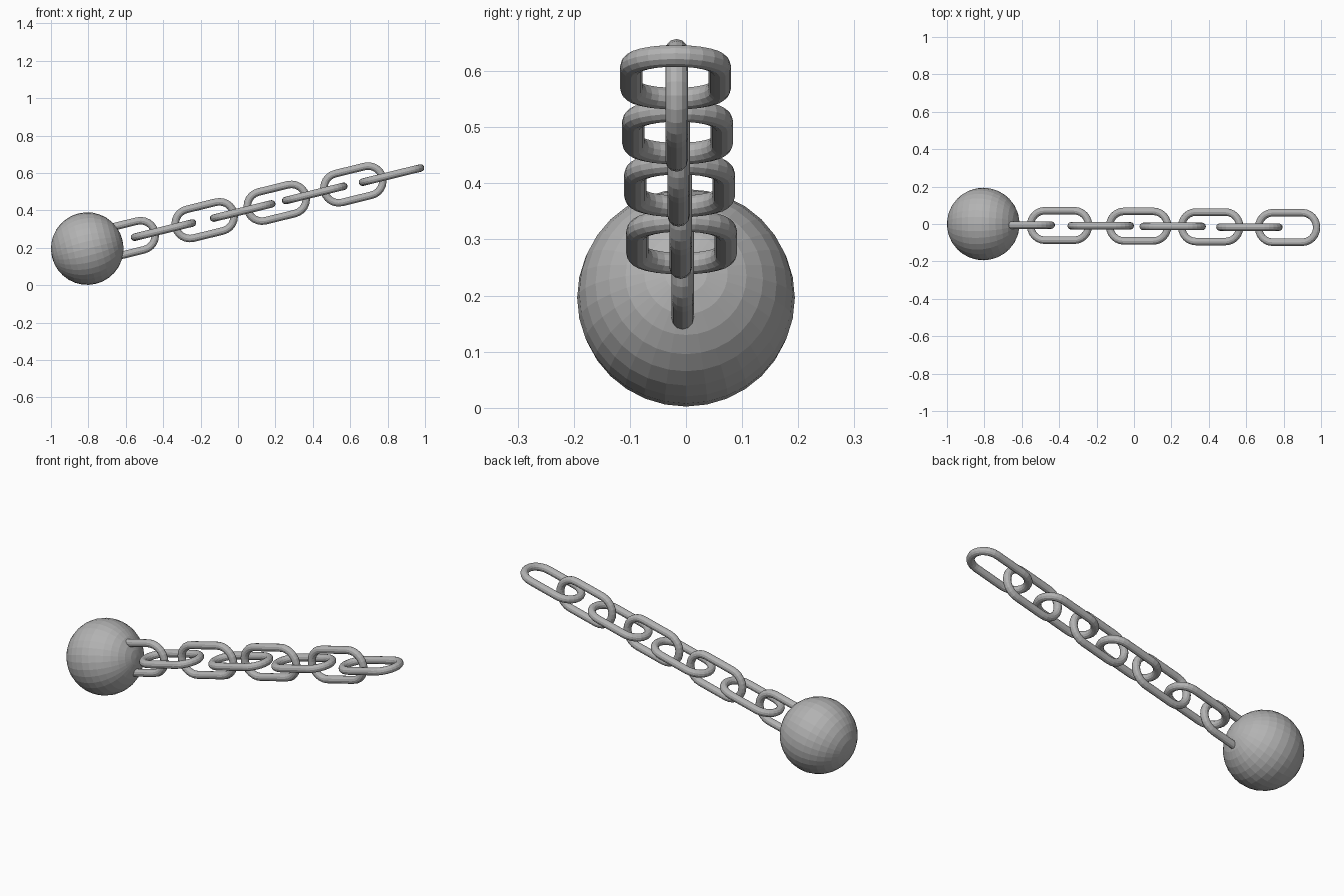
import bpy, bmesh, math
from mathutils import Matrix, Vector

if "Cube" in bpy.data.objects:
    bpy.data.objects.remove(bpy.data.objects["Cube"])

TILT = math.radians(13.8)      # slope of the chain
TUBE, BEND, STRAIGHT = 0.02, 0.079, 0.081

metal = bpy.data.materials.new("grey_metal")
metal.diffuse_color = (0.45, 0.45, 0.45, 1)
metal.use_nodes = True
metal.node_tree.nodes["Principled BSDF"].inputs["Base Color"].default_value = metal.diffuse_color


def finish(name, bm):
    bmesh.ops.recalc_face_normals(bm, faces=bm.faces[:])
    mesh = bpy.data.meshes.new(name)
    bm.to_mesh(mesh)
    bm.free()
    mesh.materials.append(metal)
    ob = bpy.data.objects.new(name, mesh)
    bpy.context.collection.objects.link(ob)
    return ob


def link(name, x, y, z, upright):
    """Stadium-shaped ring swept with a round section."""
    bm = bmesh.new()
    n, sides = 12, 12
    rings = []
    for end in (0, 1):
        for i in range(n + 1):
            a = -math.pi / 2 + math.pi * i / n + math.pi * end
            out = Vector((math.cos(a), math.sin(a), 0))
            mid = Vector((STRAIGHT * (1 - 2 * end), 0, 0)) + out * BEND
            rings.append([bm.verts.new(mid + out * TUBE * math.cos(t) + Vector((0, 0, TUBE * math.sin(t))))
                          for t in (2 * math.pi * k / sides for k in range(sides))])
    for i, r in enumerate(rings):
        s = rings[(i + 1) % len(rings)]
        for k in range(sides):
            m = (k + 1) % sides
            bm.faces.new((r[k], s[k], s[m], r[m]))
    ob = finish(name, bm)
    roll = Matrix.Rotation(math.pi / 2 if upright else 0, 4, 'X')
    ob.matrix_world = Matrix.Translation((x, y, z)) @ Matrix.Rotation(-TILT, 4, 'Y') @ roll


# Heavy ball, pole pointing along the chain
bm = bmesh.new()
bmesh.ops.create_uvsphere(bm, u_segments=32, v_segments=16, radius=0.194)
ball = finish("ball", bm)
ball.matrix_world = Matrix.Translation((-0.806, 0, 0.196)) @ Matrix.Rotation(math.pi / 2 - TILT, 4, 'Y')

# Chain of alternating upright and flat links
centres = [(-0.60, 0.247), (-0.398, 0.295), (-0.178, 0.348), (0.025, 0.397),
           (0.207, 0.441), (0.410, 0.491), (0.617, 0.539), (0.821, 0.589)]
for i, (x, z) in enumerate(centres):
    link(f"chain_link_{i + 1}", x, -0.006 - 0.0018 * i, z, i % 2 == 0)
